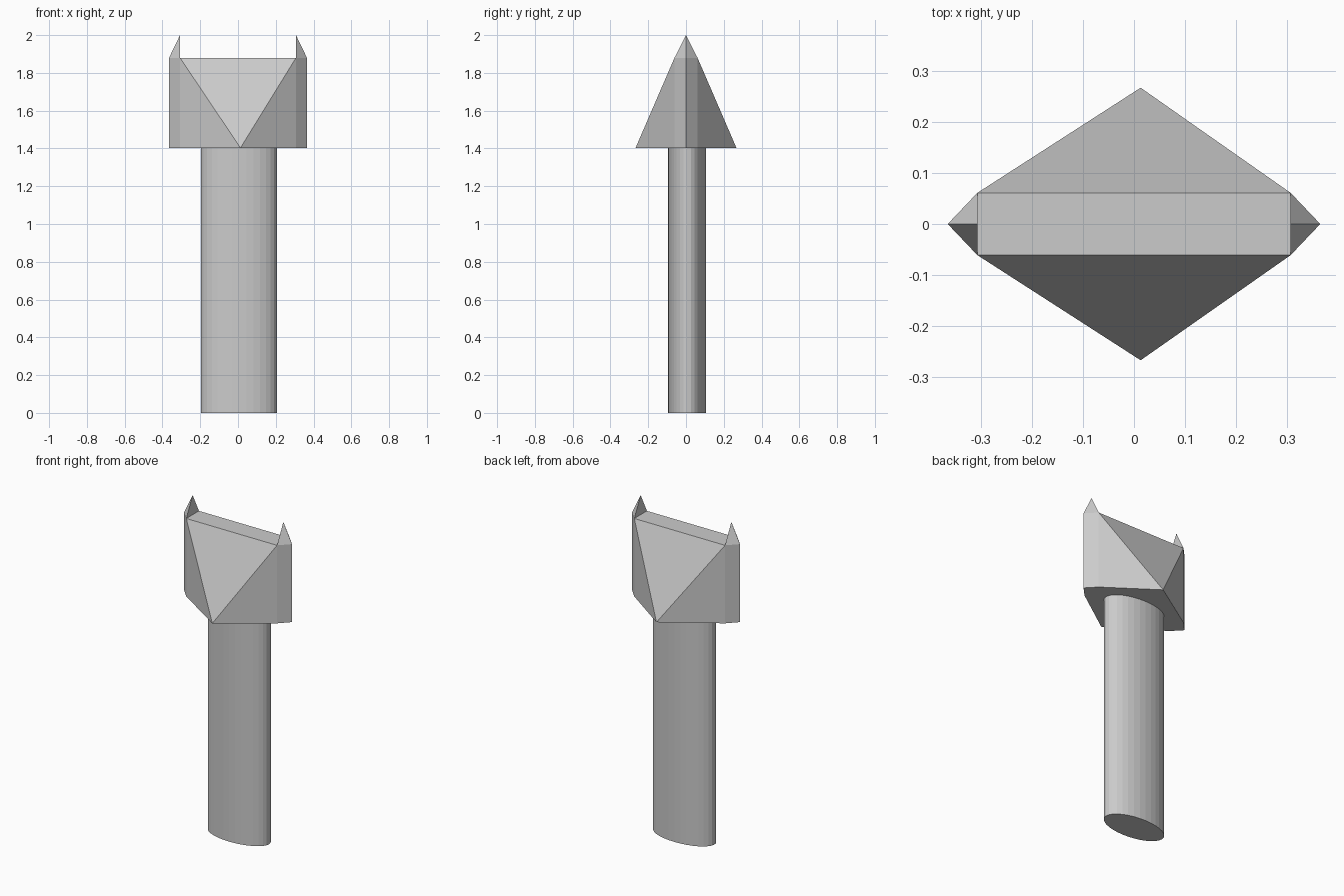
import bpy, bmesh

if "Cube" in bpy.data.objects:
    bpy.data.objects.remove(bpy.data.objects["Cube"])

Z_LOW, Z_TOP, Z_TIP = 1.403, 1.88, 2.0
X_OUT, X_IN, Y_IN = 0.365, 0.307, 0.061   # ridge point and rim corner
X_MID, Y_MID = 0.013, 0.267               # wide middle corner


def build(name, bm):
    bmesh.ops.recalc_face_normals(bm, faces=bm.faces)
    mesh = bpy.data.meshes.new(name)
    bm.to_mesh(mesh)
    bm.free()
    obj = bpy.data.objects.new(name, mesh)
    bpy.context.collection.objects.link(obj)
    return obj


# shaft: oval column
bpy.ops.mesh.primitive_cylinder_add(vertices=32, radius=1, depth=Z_LOW,
                                    location=(0.005, 0.006, Z_LOW / 2))
shaft = bpy.context.object
shaft.name = "shaft"
shaft.scale = (0.202, 0.1, 1)

# head: wedge-sided block with a pointed horn at each end
bm = bmesh.new()


def face(*points):
    bm.faces.new([bm.verts.new(p) for p in points])


for sx in (-1, 1):
    xo, xi = sx * X_OUT, sx * X_IN
    tip = (xi, 0, Z_TIP)
    # inner face of the horn
    face((xi, -Y_IN, Z_TOP), (xi, Y_IN, Z_TOP), tip)
    for sy in (-1, 1):
        yi, ym = sy * Y_IN, sy * Y_MID
        # outer face of the horn, end wall, side wall
        face((xo, 0, Z_TOP), (xi, yi, Z_TOP), tip)
        face((xo, 0, Z_LOW), (xi, yi, Z_LOW), (xi, yi, Z_TOP), (xo, 0, Z_TOP))
        face((xi, yi, Z_LOW), (X_MID, ym, Z_LOW), (xi, yi, Z_TOP))

# sloping front and back
for sy in (-1, 1):
    face((-X_IN, sy * Y_IN, Z_TOP), (X_IN, sy * Y_IN, Z_TOP), (X_MID, sy * Y_MID, Z_LOW))

# flat top between the horns, and underside
face((-X_IN, -Y_IN, Z_TOP), (X_IN, -Y_IN, Z_TOP), (X_IN, Y_IN, Z_TOP), (-X_IN, Y_IN, Z_TOP))
face((-X_OUT, 0, Z_LOW), (-X_IN, -Y_IN, Z_LOW), (X_MID, -Y_MID, Z_LOW), (X_IN, -Y_IN, Z_LOW),
     (X_OUT, 0, Z_LOW), (X_IN, Y_IN, Z_LOW), (X_MID, Y_MID, Z_LOW), (-X_IN, Y_IN, Z_LOW))

bmesh.ops.remove_doubles(bm, verts=bm.verts, dist=1e-4)
build("head", bm)
